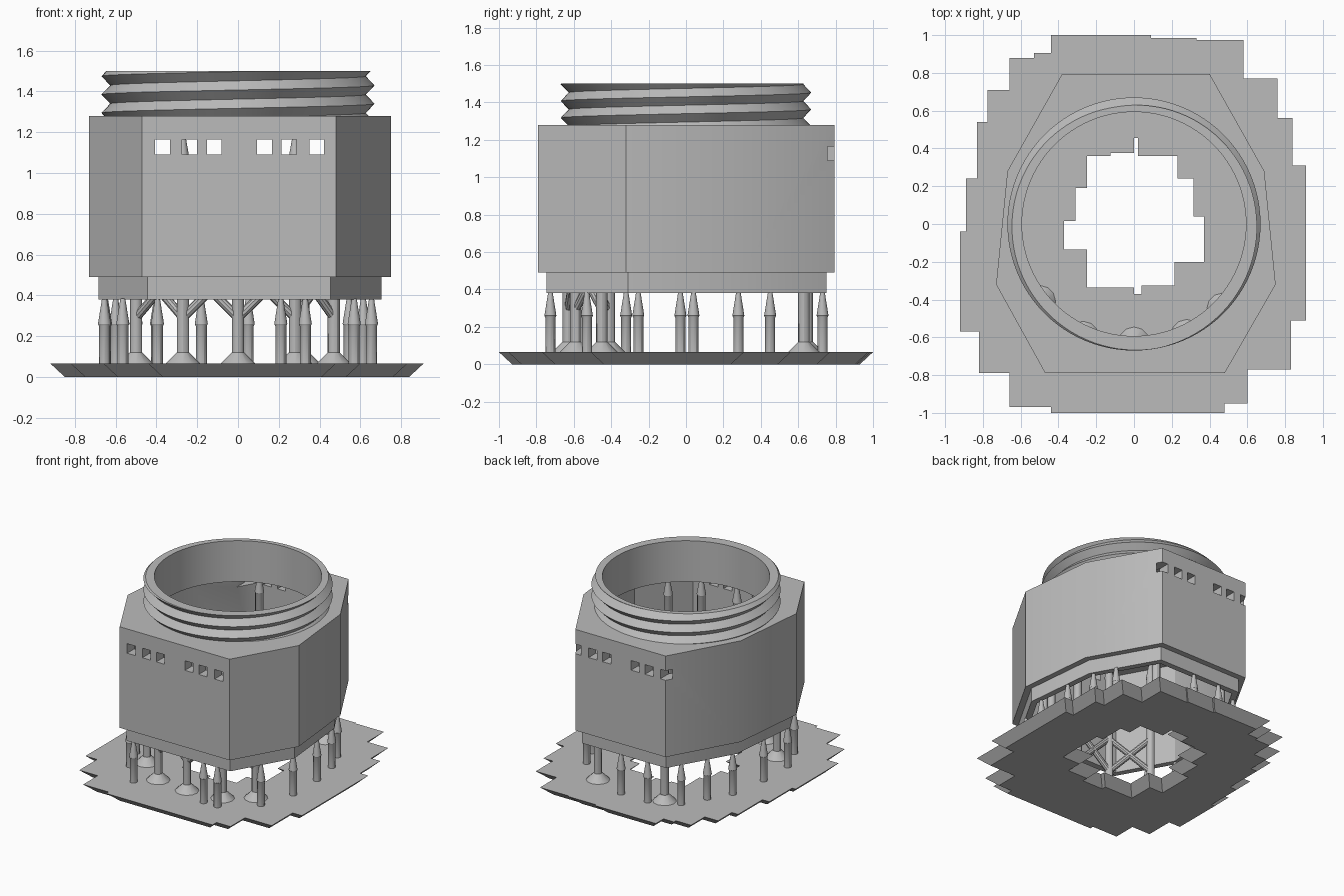
import bpy, bmesh, math
from mathutils import Vector, Matrix

if "Cube" in bpy.data.objects:
    bpy.data.objects.remove(bpy.data.objects["Cube"], do_unlink=True)

grey = bpy.data.materials.new("resin_grey")
grey.use_nodes = True
grey.diffuse_color = (0.5, 0.5, 0.5, 1)
grey.node_tree.nodes["Principled BSDF"].inputs["Base Color"].default_value = (0.5, 0.5, 0.5, 1)


def finish(bm, name):
    bmesh.ops.remove_doubles(bm, verts=bm.verts, dist=0.0002)
    bmesh.ops.recalc_face_normals(bm, faces=bm.faces)
    mesh = bpy.data.meshes.new(name)
    bm.to_mesh(mesh)
    bm.free()
    mesh.materials.append(grey)
    obj = bpy.data.objects.new(name, mesh)
    bpy.context.collection.objects.link(obj)
    return obj


def smooth(obj):
    bpy.ops.object.select_all(action="DESELECT")
    obj.select_set(True)
    bpy.context.view_layer.objects.active = obj
    bpy.ops.object.shade_smooth_by_angle()


def inset(points, dist):
    """Mitred inward offset of a clockwise outline."""
    result = []
    for i, p in enumerate(points):
        p = Vector(p)
        a = (p - Vector(points[i - 1])).normalized()
        b = (Vector(points[(i + 1) % len(points)]) - p).normalized()
        na, nb = Vector((a.y, -a.x)), Vector((b.y, -b.x))
        result.append(p + (na + nb) * dist / (1 + na.dot(nb)))
    return result


def loft(bm, rings, caps=True):
    """Join (outline, z) rings with quads and optionally close the ends."""
    loops = [[bm.verts.new((p[0], p[1], z)) for p in pts] for pts, z in rings]
    n = len(loops[0])
    for lo, hi in zip(loops, loops[1:]):
        for i in range(n):
            j = (i + 1) % n
            bm.faces.new((lo[i], lo[j], hi[j], hi[i]))
    if caps:
        bm.faces.new(loops[0])
        bm.faces.new(loops[-1])
    return loops


def circle(r, n, x=0, y=0):
    return [(x + r * math.cos(math.tau * i / n), y + r * math.sin(math.tau * i / n)) for i in range(n)]


def staircase(corners):
    """Right-angled outline from every second corner."""
    pts = []
    for i, (x, y) in enumerate(corners):
        pts += [(x, y), (corners[(i + 1) % len(corners)][0], y)]
    return pts


# Raft: stepped plate with a bevelled edge and a stepped opening
RAFT = 0.065
outer = staircase([
    (-.44, 1), (.09, .985), (.33, .975), (.58, .77), (.76, .56), (.84, .31), (.91, -.51),
    (.83, -.77), (.6, -.95), (.48, -1), (-.44, -.97), (-.66, -.79), (-.82, -.57),
    (-.92, -.04), (-.89, .24), (-.83, .54), (-.775, .71), (-.66, .88), (-.53, .905)])
opening = staircase([
    (0, .455), (.02, .36), (.23, .24), (.315, .04), (.37, -.2), (.215, -.325), (.04, -.37),
    (0, -.335), (-.25, -.135), (-.37, .015), (-.31, .19), (-.25, .36), (-.125, .375)])
bm = bmesh.new()
rim = loft(bm, [(inset(outer, 0.07), 0), (outer, RAFT)], caps=False)
gap = loft(bm, [(inset(opening, -0.07), 0), (opening, RAFT)], caps=False)
for level in range(2):
    edges = [bm.edges.get((lp[i - 1], lp[i])) for lp in (rim[level], gap[level]) for i in range(len(lp))]
    bmesh.ops.triangle_fill(bm, use_beauty=True, edges=edges, normal=(0, 0, 1))
finish(bm, "raft")

# Housing: eight-sided shell with a stepped lower lip
TOP, STEP, BASE, CEILING = 1.28, 0.49, 0.38, 1.18
SEG = 96
plan = [(-.38, .795), (.4, .795), (.69, .28), (.75, -.32),
        (.48, -.79), (-.47, -.79), (-.73, -.32), (-.67, .28)]
lip = inset(plan, 0.045)
bm = bmesh.new()
loft(bm, [(lip, BASE), (lip, STEP), (plan, STEP), (plan, TOP)])
housing = finish(bm, "housing")

cutters = []
bm = bmesh.new()
loft(bm, [(inset(plan, 0.09), BASE - 0.1), (inset(plan, 0.09), CEILING)])
cutters.append(finish(bm, "cavity_cutter"))
bm = bmesh.new()
loft(bm, [(circle(0.593, SEG), CEILING - 0.1), (circle(0.593, SEG), TOP + 0.1)])
cutters.append(finish(bm, "bore_cutter"))
bm = bmesh.new()
for x in (-.37, -.238, -.117, .13, .25, .386):
    w = 0.036
    loft(bm, [([(x - w, -1), (x + w, -1), (x + w, 1), (x - w, 1)], z) for z in (1.09, 1.165)])
cutters.append(finish(bm, "window_cutter"))

bpy.context.view_layer.objects.active = housing
for cutter in cutters:
    mod = housing.modifiers.new("cut", "BOOLEAN")
    mod.operation, mod.solver, mod.object = "DIFFERENCE", "EXACT", cutter
    bpy.ops.object.modifier_apply(modifier=mod.name)
    bpy.data.objects.remove(cutter, do_unlink=True)
smooth(housing)

# Threaded neck: helical ridge rows clipped to the neck height
PITCH, START, RIM = 0.09, 1.43, 1.5
bm = bmesh.new()
columns = []
for i in range(SEG + 1):
    turn = i / SEG
    c, s = math.cos(math.tau * turn), math.sin(math.tau * turn)
    column = [(0.593, TOP)]
    for k in range(-8, 5):
        z = min(max(START + PITCH * (k / 2 + turn), TOP), RIM)
        u = (z - START) / PITCH - turn
        column.append((0.627 + 0.043 * abs(2 * (u % 1) - 1), z))
    column.append((0.593, RIM))
    column.append((0.593, TOP))
    columns.append([bm.verts.new((r * c, r * s, z)) for r, z in column])
for a, b in zip(columns, columns[1:]):
    for k in range(len(a) - 1):
        bm.faces.new((a[k], b[k], b[k + 1], a[k + 1]))
smooth(finish(bm, "threaded_neck"))


# Supports: posts with pointed tips
def post(bm, x, y, profile):
    loft(bm, [(circle(r, 12, x, y), z) for r, z in profile])


short = [(.027, RAFT), (.027, .25), (.032, .26), (.012, BASE + .005)]
bm = bmesh.new()
for x, y in [(-.395, -.725), (.21, -.725), (.33, -.725), (.57, -.53), (.655, -.255), (.655, .04),
             (.615, .28), (.545, .45), (-.655, -.32), (-.65, -.03), (-.6, .28), (-.5, .45),
             (-.4, .63), (-.18, .73), (.05, .73), (-.565, -.53)]:
    post(bm, x, y, short)
smooth(finish(bm, "lip_supports"))

tall = [(.085, RAFT), (.03, .12), (.03, 1.05), (.034, 1.06), (.012, CEILING + .005)]
feet = [(-.5, -.41), (-.27, -.6), (0, -.63), (.28, -.59), (.47, -.45), (.32, .63), (-.27, .65)]
bm = bmesh.new()
for x, y in feet:
    post(bm, x, y, tall)
smooth(finish(bm, "inner_supports"))

# Diagonal braces crossing between neighbouring inner supports
bm = bmesh.new()
for a, b in zip(feet[:4], feet[1:5]):
    for p, q in ((a, b), (b, a)):
        start, end = Vector((*p, 0.29)), Vector((*q, 0.56))
        span = end - start
        turn = span.to_track_quat("Z", "Y").to_matrix().to_4x4()
        bmesh.ops.create_cone(bm, cap_ends=True, segments=10, radius1=.022, radius2=.022,
                              depth=span.length, matrix=Matrix.Translation((start + end) / 2) @ turn)
smooth(finish(bm, "braces"))
